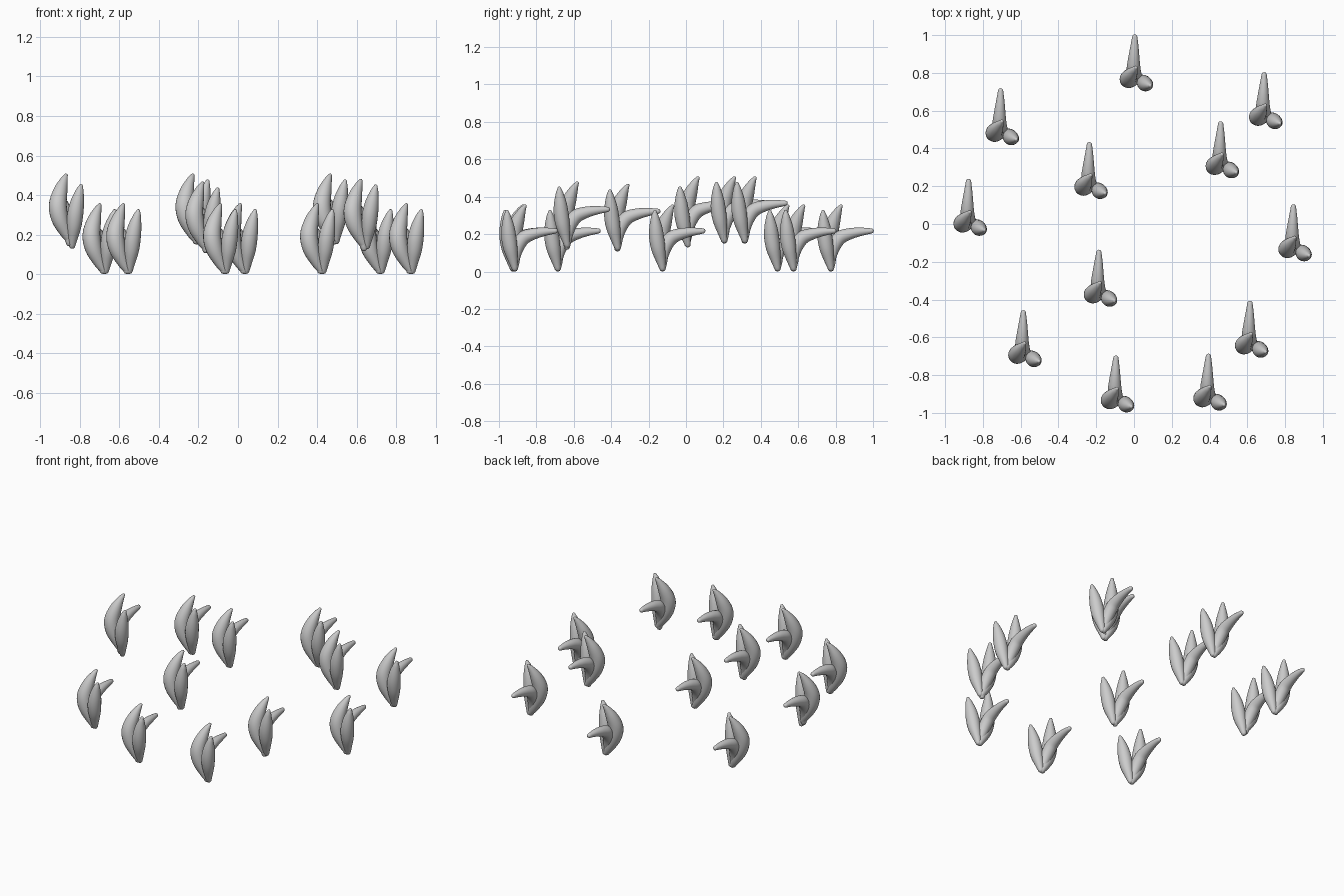
import bpy, bmesh, math
from mathutils import Vector

if "Cube" in bpy.data.objects:
    bpy.data.objects.remove(bpy.data.objects["Cube"])

# Leaf spines: (x, y, z, radius), relative to the tip of the long back leaf
LEAVES = {
    "left_leaf": [(.035, -.225, .012, .016), (.010, -.228, .06, .030), (-.020, -.235, .13, .043),
                  (-.031, -.232, .20, .045), (-.018, -.210, .27, .036), (.000, -.186, .325, .020),
                  (.010, -.172, .349, .010)],
    "right_leaf": [(.041, -.225, .012, .015), (.045, -.235, .06, .026), (.052, -.248, .12, .037),
                   (.058, -.257, .18, .040), (.068, -.262, .24, .034), (.080, -.266, .295, .020),
                   (.086, -.267, .319, .010)],
    "back_leaf": [(.028, -.227, .012, .015), (.018, -.225, .07, .027), (.005, -.212, .13, .036),
                  (-.002, -.180, .178, .037), (-.001, -.130, .200, .031), (.002, -.070, .212, .023),
                  (.004, -.010, .217, .014)],
}

# Plant places: x, y, and height of the left, right and back leaf
PLANTS = [(0, 1, 0, 0, 0), (.685, .80, 0, 0, 0), (-.71, .715, 0, 0, 0),
          (.455, .54, .15, .15, .148), (-.24, .43, .15, .15, .15),
          (-.88, .235, .15, .127, .14), (.84, .10, 0, 0, 0),
          (-.19, -.14, .11, .11, .105), (-.59, -.46, 0, 0, 0),
          (.61, -.41, .123, .125, .115), (-.10, -.70, 0, 0, 0), (.39, -.69, 0, 0, 0)]


def smooth_spine(pts, steps=4):
    """Catmull-Rom through the spine points, radius included."""
    p = [Vector(q) for q in pts]
    p = [2 * p[0] - p[1]] + p + [2 * p[-1] - p[-2]]
    out = []
    for i in range(1, len(p) - 2):
        a, b, c, d = p[i - 1:i + 3]
        for s in range(steps):
            t = s / steps
            out.append(.5 * (2 * b + (c - a) * t + (2 * a - 5 * b + 4 * c - d) * t * t
                             + (3 * b - a - 3 * c + d) * t ** 3))
    return out + [p[-2]]


def leaf_mesh(name, pts, sides=20):
    spine = smooth_spine(pts)
    pos = [v.to_3d() for v in spine]
    n = len(pos)
    tan = [(pos[min(i + 1, n - 1)] - pos[max(i - 1, 0)]).normalized() for i in range(n)]
    rings = [(pos[i], tan[i], spine[i][3]) for i in range(n)]
    # rounded ends
    r0, r1 = spine[0][3], spine[-1][3]
    rings.insert(0, (pos[0] - tan[0] * r0 * .45, tan[0], r0 * .7))
    rings += [(pos[-1] + tan[-1] * r1 * k, tan[-1], r1 * math.sqrt(1 - k * k)) for k in (.5, .85)]
    bm = bmesh.new()
    loops = []
    for c, t, r in rings:
        u = Vector((1, 0, 0))
        u = (u - t * u.dot(t)).normalized()
        w = t.cross(u)
        loops.append([bm.verts.new(c + r * (u * math.cos(a) + w * math.sin(a)))
                      for a in (2 * math.pi * k / sides for k in range(sides))])
    for lo, hi in zip(loops, loops[1:]):
        for k in range(sides):
            m = (k + 1) % sides
            bm.faces.new((lo[k], lo[m], hi[m], hi[k]))
    for loop, c in ((loops[0], rings[0][0] - tan[0] * r0 * .25),
                    (loops[-1], pos[-1] + tan[-1] * r1)):
        pole = bm.verts.new(c)
        for k in range(sides):
            bm.faces.new((loop[k], loop[(k + 1) % sides], pole))
    bmesh.ops.recalc_face_normals(bm, faces=bm.faces)
    for f in bm.faces:
        f.smooth = True
    me = bpy.data.meshes.new(name)
    bm.to_mesh(me)
    bm.free()
    return me


# Three leaves per plant, sharing meshes
meshes = {name: leaf_mesh(name, pts) for name, pts in LEAVES.items()}
for i, (x, y, *heights) in enumerate(PLANTS, 1):
    for (name, me), z in zip(meshes.items(), heights):
        ob = bpy.data.objects.new(f"plant_{i}_{name}", me)
        ob.location = (x, y, z)
        bpy.context.collection.objects.link(ob)
